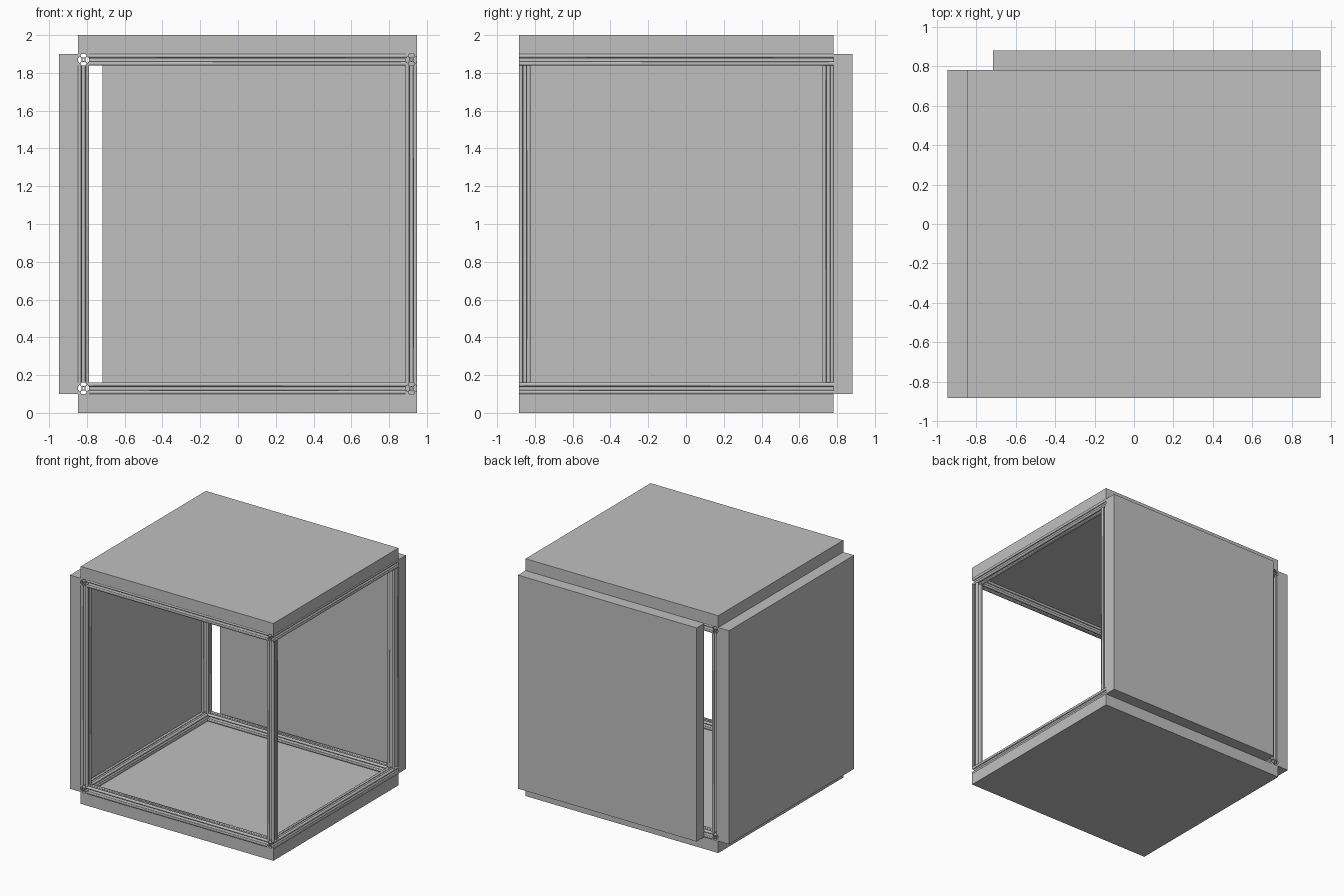
import bpy
import math
from mathutils import Matrix

cube = bpy.data.objects.get("Cube")
if cube:
    bpy.data.objects.remove(cube, do_unlink=True)

grey = bpy.data.materials.new("light_grey")
grey.use_nodes = True
grey.diffuse_color = (0.527, 0.527, 0.527, 1)
grey.node_tree.nodes["Principled BSDF"].inputs["Base Color"].default_value = grey.diffuse_color

# Main dimensions
X0, X1 = -0.848, 0.948      # frame width
Y0, Y1 = -0.883, 0.782      # frame depth
Z0, Z1 = 0.1, 1.9           # frame height
T = 0.1                     # panel thickness
W = 0.06                    # rail width
H = W / 2


def add_object(name, mesh):
    obj = bpy.data.objects.new(name, mesh)
    bpy.context.scene.collection.objects.link(obj)
    mesh.materials.clear()
    mesh.materials.append(grey)
    return obj


def panel(name, low, high):
    """Box between two opposite corners."""
    bpy.ops.mesh.primitive_cube_add(size=1)
    obj = bpy.context.object
    obj.name = name
    centre = [(a + b) / 2 for a, b in zip(low, high)]
    size = [b - a for a, b in zip(low, high)]
    obj.data.transform(Matrix.Translation(centre) @ Matrix.Diagonal((*size, 1)))
    obj.data.materials.append(grey)


# Slotted rail section: one half of a slot, mirrored, then turned to four sides
half_slot = [(1, -0.458), (0.82, -0.31), (0.82, -0.55), (0.656, -0.55), (0.39, -0.284)]
side = half_slot + [(x, -y) for x, y in reversed(half_slot)] + [(1, 1)]
outline = []
for turn in range(4):
    c, s = round(math.cos(turn * math.pi / 2)), round(math.sin(turn * math.pi / 2))
    outline += [(c * x - s * y, s * x + c * y) for x, y in side]
bore = [(0.21 * math.cos(a * math.pi / 8), 0.21 * math.sin(a * math.pi / 8)) for a in range(16)]


def rail_mesh(name, length):
    """Rail along z, centred on the origin, with a bore through it."""
    curve = bpy.data.curves.new(name, "CURVE")
    curve.dimensions = "2D"
    curve.fill_mode = "BOTH"
    curve.extrude = length / 2
    for loop in (outline, bore):
        spline = curve.splines.new("POLY")
        spline.points.add(len(loop) - 1)
        for point, (x, y) in zip(spline.points, loop):
            point.co = (x * H, y * H, 0, 1)
        spline.use_cyclic_u = True
    helper = bpy.data.objects.new(name + "_helper", curve)
    bpy.context.scene.collection.objects.link(helper)
    bpy.context.view_layer.update()
    graph = bpy.context.evaluated_depsgraph_get()
    mesh = bpy.data.meshes.new_from_object(helper.evaluated_get(graph))
    bpy.data.objects.remove(helper, do_unlink=True)
    return mesh


xs = {"right": X0 + H, "left": X1 - H}
ys = {"front": Y0 + H, "back": Y1 - H}
zs = {"bottom": Z0 + H, "top": Z1 - H}
mid_x, mid_y, mid_z = (X0 + X1) / 2, (Y0 + Y1) / 2, (Z0 + Z1) / 2
turn_x = Matrix.Rotation(math.pi / 2, 4, "Y")
turn_y = Matrix.Rotation(math.pi / 2, 4, "X")


def rail(name, length, place, turn=Matrix.Identity(4)):
    mesh = rail_mesh(name, length)
    mesh.transform(Matrix.Translation(place) @ turn)
    add_object(name, mesh)


# Rails running front to back, full depth
for level, z in zs.items():
    for flank, x in xs.items():
        rail(f"{level}_{flank}_rail", Y1 - Y0, (x, mid_y, z), turn_y)
    # Cross rails fitted between them
    for end, y in ys.items():
        rail(f"{level}_{end}_rail", X1 - X0 - 2 * W, (mid_x, y, z), turn_x)

# Upright posts between the bottom and top rails
for end, y in ys.items():
    for flank, x in xs.items():
        rail(f"{end}_{flank}_post", Z1 - Z0 - 2 * W, (x, y, mid_z))

# Covering panels: floor, roof, one side and a back set off to one side
panel("floor_panel", (X0, Y0, Z0 - T), (X1, Y1, Z0))
panel("roof_panel", (X0, Y0, Z1), (X1, Y1, Z1 + T))
panel("right_side_panel", (X0 - T, Y0, Z0), (X0, Y1, Z1))
panel("back_panel", (X1 - (Y1 - Y0), Y1, Z0), (X1, Y1 + T, Z1))
